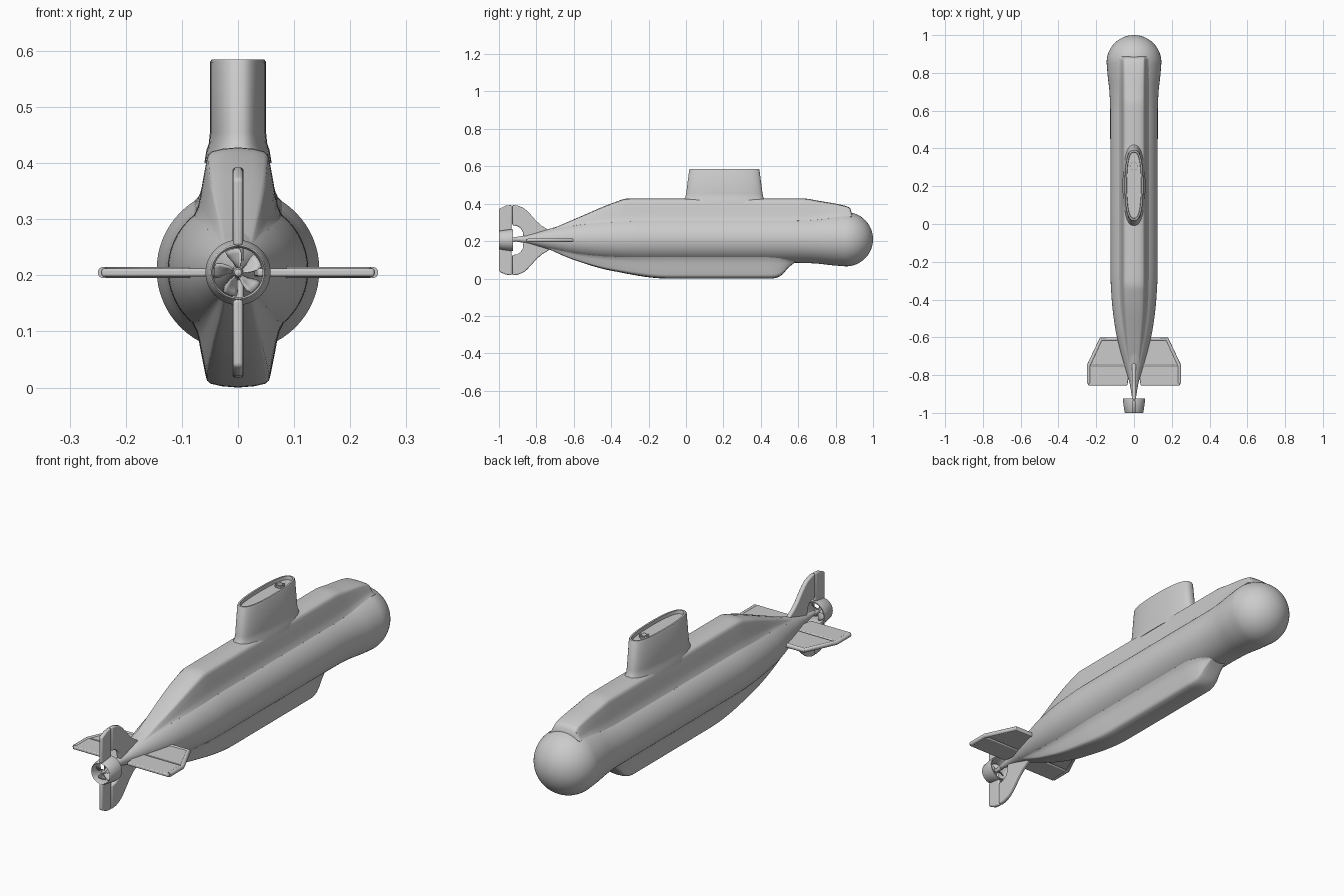
import bpy, bmesh, math
from mathutils import Vector

cube = bpy.data.objects.get("Cube")
if cube:
    bpy.data.objects.remove(cube)

grey = bpy.data.materials.new("hull_grey")
grey.use_nodes = True
COL = (0.6, 0.6, 0.6, 1)
grey.diffuse_color = COL
bsdf = next(n for n in grey.node_tree.nodes if n.type == 'BSDF_PRINCIPLED')
bsdf.inputs["Base Color"].default_value = COL

AXIS, TAIL = 0.21, 0.205


def finish(name, bm, angle=35, bevel=0):
    bmesh.ops.recalc_face_normals(bm, faces=bm.faces)
    mesh = bpy.data.meshes.new(name)
    bm.to_mesh(mesh)
    bm.free()
    ob = bpy.data.objects.new(name, mesh)
    bpy.context.collection.objects.link(ob)
    mesh.materials.append(grey)
    if bevel:
        mod = ob.modifiers.new("rounded", 'BEVEL')
        mod.width, mod.segments, mod.limit_method = bevel, 3, 'ANGLE'
    bpy.ops.object.select_all(action='DESELECT')
    ob.select_set(True)
    bpy.context.view_layer.objects.active = ob
    bpy.ops.object.shade_smooth_by_angle(angle=math.radians(angle))
    return ob


def smooth_at(pts, x):
    """Monotone cubic interpolation through (x, value) pairs."""
    if x <= pts[0][0]:
        return pts[0][1]
    if x >= pts[-1][0]:
        return pts[-1][1]
    s = [(b[1] - a[1]) / (b[0] - a[0]) for a, b in zip(pts, pts[1:])]
    m = [s[0]] + [2 * a * b / (a + b) if a * b > 0 else 0 for a, b in zip(s, s[1:])] + [s[-1]]
    i = max(k for k in range(len(s)) if pts[k][0] <= x)
    h = pts[i + 1][0] - pts[i][0]
    t = (x - pts[i][0]) / h
    a, b = pts[i][1], pts[i + 1][1]
    return (a * (1 + 2 * t) * (1 - t) ** 2 + h * m[i] * t * (1 - t) ** 2
            + b * t * t * (3 - 2 * t) + h * m[i + 1] * t * t * (t - 1))


def loft(name, rings, angle=35, caps=True, loop=False):
    bm = bmesh.new()
    rows = [[bm.verts.new(p) for p in ring] for ring in rings]
    n = len(rows[0])
    for a, b in zip(rows, rows[1:] + (rows[:1] if loop else [])):
        for i in range(n):
            j = (i + 1) % n
            bm.faces.new((a[i], a[j], b[j], b[i]))
    if caps and not loop:
        bm.faces.new(rows[0])
        bm.faces.new(rows[-1])
    return finish(name, bm, angle)


def circle(y, r, z=AXIS, n=64):
    return [(r * math.cos(2 * math.pi * i / n), y, z + r * math.sin(2 * math.pi * i / n))
            for i in range(n)]


def slab(name, outline, to3d, thick, bevel):
    """Flat plate from a 2D outline, thickened both ways."""
    bm = bmesh.new()
    rows = [[bm.verts.new(to3d(u, v, s * thick)) for u, v in outline] for s in (-1, 1)]
    for row in rows:
        bm.faces.new(row)
    n = len(outline)
    for i in range(n):
        j = (i + 1) % n
        bm.faces.new((rows[0][i], rows[0][j], rows[1][j], rows[1][i]))
    return finish(name, bm, 30, bevel)


def span(a, b, n):
    return [a + (b - a) * i / n for i in range(n + 1)]


# Pressure hull: tapered stern, straight middle and bulbous bow
radius = [(-0.93, 0.009), (-0.85, 0.022), (-0.75, 0.05), (-0.65, 0.078), (-0.55, 0.1),
          (-0.4, 0.118), (-0.25, 0.125), (0.6, 0.126), (0.7, 0.13), (0.78, 0.139), (0.855, 0.145)]
rings = [circle(y, smooth_at(radius, y)) for y in span(-0.93, 0.855, 70)]
rings += [circle(0.855 + 0.145 * math.sin(a), 0.145 * math.cos(a))
          for a in span(0.06, math.pi / 2 - 0.01, 20)]
loft("hull", rings)


# Casing and keel share one flared section, turned up or down
def flared(name, edge, width, sign, stations):
    rings = []
    for y in stations:
        w, e, r = smooth_at(width, y), smooth_at(edge, y), smooth_at(radius, y)
        foot = min(1.42 * w, 0.9 * r)
        base = AXIS + sign * math.sqrt(r * r - foot * foot)
        h = e - base
        half = [(w * 0.5, e - h * 0.02), (w * 0.85, e - h * 0.06), (w * 0.97, e - h * 0.11),
                (w * 1.02, e - h * 0.2), (w * 1.14, e - h * 0.5), (w * 1.22, e - h * 0.72),
                (w * 1.3, e - h * 0.88), (foot, base), (w * 0.7, AXIS)]
        ring = [(0, e)] + half + [(-x, z) for x, z in reversed(half)]
        rings.append([(x, y, z) for x, z in ring])
    return loft(name, rings, 40)


flared("upper_casing",
       [(-0.9, 0.218), (-0.75, 0.255), (-0.6, 0.316), (-0.38, 0.408), (-0.31, 0.428),
        (0.63, 0.428), (0.7, 0.417), (0.86, 0.386), (0.88, 0.372), (0.887, 0.345)],
       [(-0.9, 0.006), (-0.7, 0.028), (-0.4, 0.053), (-0.3, 0.055), (0.887, 0.055)],
       1, span(-0.9, 0.86, 70) + [0.87, 0.88, 0.887])
flared("keel",
       [(-0.78, 0.178), (-0.6, 0.1), (-0.4, 0.042), (-0.1, 0.0), (0.46, 0.0),
        (0.5, 0.01), (0.55, 0.06), (0.6, 0.1)],
       [(-0.78, 0.02), (-0.5, 0.046), (-0.2, 0.057), (0.44, 0.057), (0.52, 0.05), (0.6, 0.03)],
       -1, span(-0.78, 0.6, 70))


# Sail with a recessed top
def oval(z, length, width, n=56):
    ring = []
    for i in range(n):
        c, s = math.cos(2 * math.pi * i / n), math.sin(2 * math.pi * i / n)
        ring.append((width * math.copysign(abs(c) ** 0.75, c),
                     0.205 + length * math.copysign(abs(s) ** 0.85, s), z))
    return ring


loft("sail", [oval(*k) for k in [
    (0.4, 0.222, 0.06), (0.424, 0.215, 0.056), (0.435, 0.208, 0.052), (0.455, 0.204, 0.05),
    (0.58, 0.188, 0.05), (0.585, 0.185, 0.047), (0.585, 0.176, 0.039), (0.57, 0.174, 0.037)]])


# Hatch on the sail floor
def drum(name, x, y, r, z0, z1):
    bm = bmesh.new()
    bmesh.ops.create_cone(bm, cap_ends=True, segments=24, radius1=r, radius2=r, depth=z1 - z0)
    bmesh.ops.translate(bm, verts=bm.verts, vec=(x, y, (z0 + z1) / 2))
    return finish(name, bm)


drum("hatch_rim", 0, 0.305, 0.022, 0.566, 0.575)
drum("hatch_lid", 0, 0.305, 0.012, 0.57, 0.58)
for i in range(6):
    a = math.pi * i / 3
    drum("hatch_bolt", 0.018 * math.cos(a), 0.305 + 0.018 * math.sin(a), 0.004, 0.57, 0.579)

# Vertical tail fins and rudders
fin = [(-0.7, 0.03), (-0.74, 0.058), (-0.77, 0.076), (-0.8, 0.102), (-0.83, 0.136),
       (-0.85, 0.157), (-0.87, 0.173), (-0.9, 0.185), (-0.929, 0.188), (-0.929, 0.08),
       (-0.905, 0.076), (-0.885, 0.065), (-0.873, 0.045), (-0.868, 0.0), (-0.7, 0.0)]
rudder = [(-0.932, 0.188), (-0.965, 0.184), (-1, 0.167), (-1, 0.047), (-0.932, 0.056)]
for side, s in (("upper", 1), ("lower", -1)):
    def upright(u, v, t):
        return (t, u, TAIL + s * v)
    slab(side + "_fin", fin, upright, 0.01, 0.006)
    slab(side + "_rudder", rudder, upright, 0.009, 0.006)

# Stern planes with a rounded rim and hinged elevators
plane = [(0.0, -0.605), (0.18, -0.605), (0.243, -0.745), (0.0, -0.745)]
elevator = [(0.02, -0.75), (0.243, -0.75), (0.243, -0.855), (0.035, -0.855)]
rim = [(0.06, -0.61), (0.175, -0.61), (0.24, -0.75), (0.24, -0.845)]
for side, s in (("left", 1), ("right", -1)):
    def level(u, v, t):
        return (s * u, v, TAIL + t)
    slab(side + "_stern_plane", plane, level, 0.006, 0.003)
    slab(side + "_elevator", elevator, level, 0.007, 0.004)
    path = [Vector(level(u, v, 0)) for u, v in rim]
    tube = []
    for i, p in enumerate(path):
        d = (path[min(i + 1, 3)] - path[max(i - 1, 0)]).normalized()
        across = d.cross(Vector((0, 0, 1)))
        tube.append([p + 0.01 * (across * math.cos(a) + Vector((0, 0, math.sin(a))))
                     for a in span(0, 2 * math.pi, 16)[:-1]])
    loft(side + "_plane_rim", tube, 40)

# Duct, hub and five-bladed propeller
loft("propeller_duct", [circle(y, r, TAIL) for y, r in
     [(-0.925, 0.057), (-0.94, 0.058), (-0.995, 0.05), (-1, 0.047), (-0.995, 0.044),
      (-0.94, 0.047), (-0.925, 0.052)]], 50, loop=True)
loft("propeller_hub", [circle(y, r, TAIL, 24) for y, r in
     [(-0.92, 0.01), (-0.98, 0.009), (-0.988, 0.006), (-0.99, 0.002)]])
bm = bmesh.new()
for k in range(5):
    rows = []
    for r, half_angle, pitch in [(0.006, 0.3, 0.012), (0.02, 0.36, 0.012),
                                 (0.034, 0.38, 0.01), (0.043, 0.3, 0.008)]:
        row = []
        for t in span(-1, 1, 4):
            a = 2 * math.pi * k / 5 + math.pi / 2 + t * half_angle + r * 6
            row.append(bm.verts.new((r * math.cos(a), -0.968 + t * pitch, TAIL + r * math.sin(a))))
        rows.append(row)
    for a, b in zip(rows, rows[1:]):
        for i in range(4):
            bm.faces.new((a[i], a[i + 1], b[i + 1], b[i]))
blades = finish("propeller_blades", bm)
blades.modifiers.new("thickness", 'SOLIDIFY').thickness = 0.002
